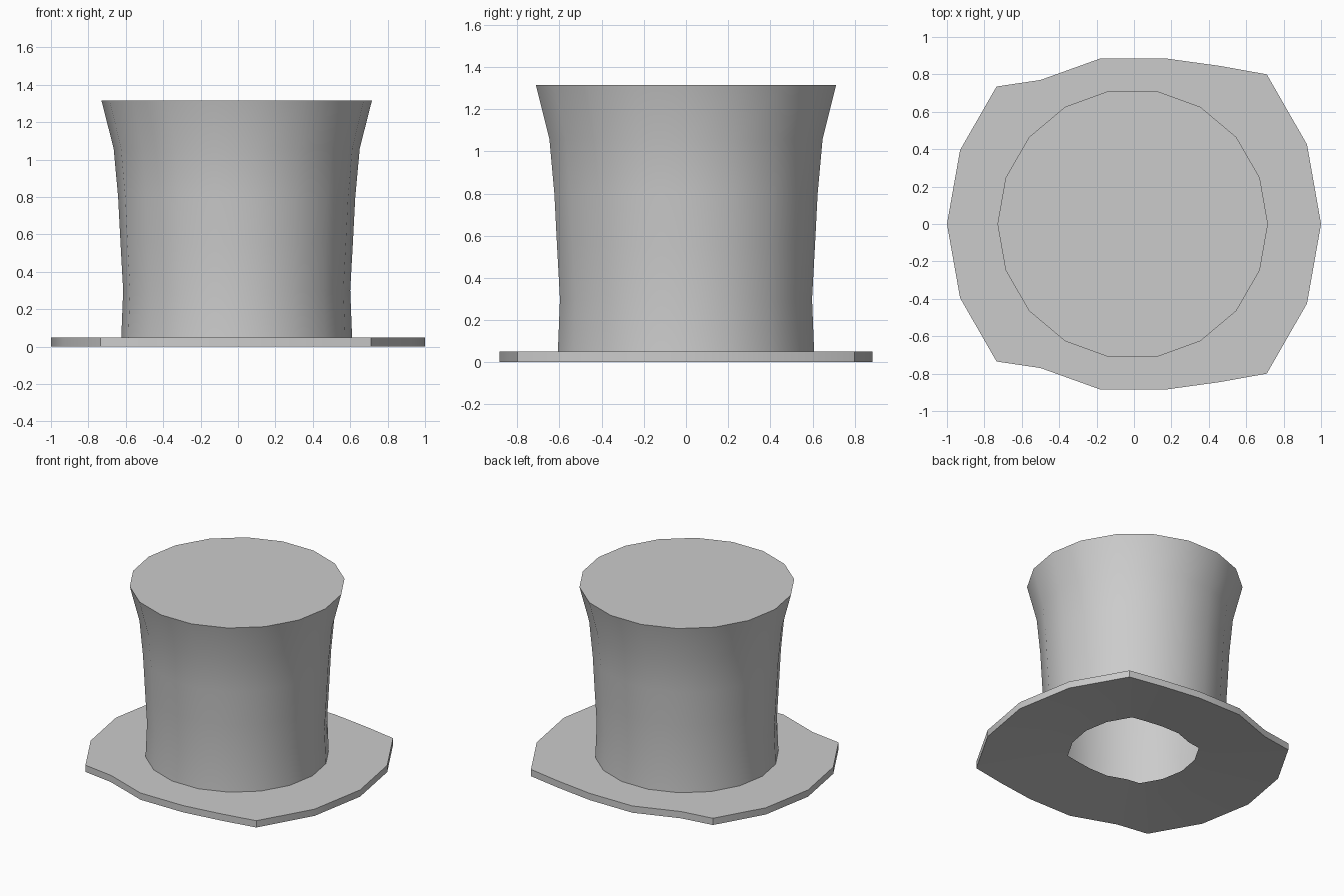
import bpy
import bmesh
from math import cos, sin, tau

SIDES = 18

cube = bpy.data.objects.get("Cube")
if cube:
    bpy.data.objects.remove(cube, do_unlink=True)

grey = bpy.data.materials.new("light grey felt")
grey.use_nodes = True
colour = (0.6, 0.6, 0.6, 1)
grey.diffuse_color = colour
grey.node_tree.nodes["Principled BSDF"].inputs["Base Color"].default_value = colour


def circle(radius, z):
    return [(radius * cos(tau * i / SIDES) - 0.007, radius * sin(tau * i / SIDES), z)
            for i in range(SIDES)]


def outline(points, scale, z):
    return [(x * scale, y * scale, z) for x, y in points]


def loft(name, rings, cap=False):
    """Bridge matching rings of points in order, optionally closing the last one."""
    bm = bmesh.new()
    loops = [[bm.verts.new(p) for p in ring] for ring in rings]
    for a, b in zip(loops, loops[1:]):
        for i in range(SIDES):
            j = (i + 1) % SIDES
            bm.faces.new((a[i], a[j], b[j], b[i]))
    if cap:
        bm.faces.new(loops[-1])
    mesh = bpy.data.meshes.new(name)
    bm.to_mesh(mesh)
    bm.free()
    mesh.materials.append(grey)
    obj = bpy.data.objects.new(name, mesh)
    bpy.context.collection.objects.link(obj)
    bpy.ops.object.select_all(action="DESELECT")
    obj.select_set(True)
    bpy.context.view_layer.objects.active = obj
    bpy.ops.object.shade_smooth_by_angle(angle=0.52)
    return obj


# Flared hollow crown with a flat lid
profile = [(0.617, 0.05), (0.607, 0.3), (0.621, 0.55),
           (0.634, 0.8), (0.658, 1.06), (0.723, 1.315)]
loft("crown", [circle(r, z) for r, z in profile], cap=True)

# Irregular brim outline, mirrored front to back
half = [(1, 0), (0.925, 0.425), (0.71, 0.8), (0.46, 0.845), (0.17, 0.885),
        (-0.18, 0.885), (-0.5, 0.77), (-0.735, 0.735), (-0.93, 0.395), (-1, 0)]
edge = half + [(x, -y) for x, y in half[-2:0:-1]]

# Brim: underside rises gently to the head opening
loft("brim", [outline(edge, 0.42, 0.045), outline(edge, 1, 0),
              outline(edge, 1, 0.05), circle(0.617, 0.05)])
